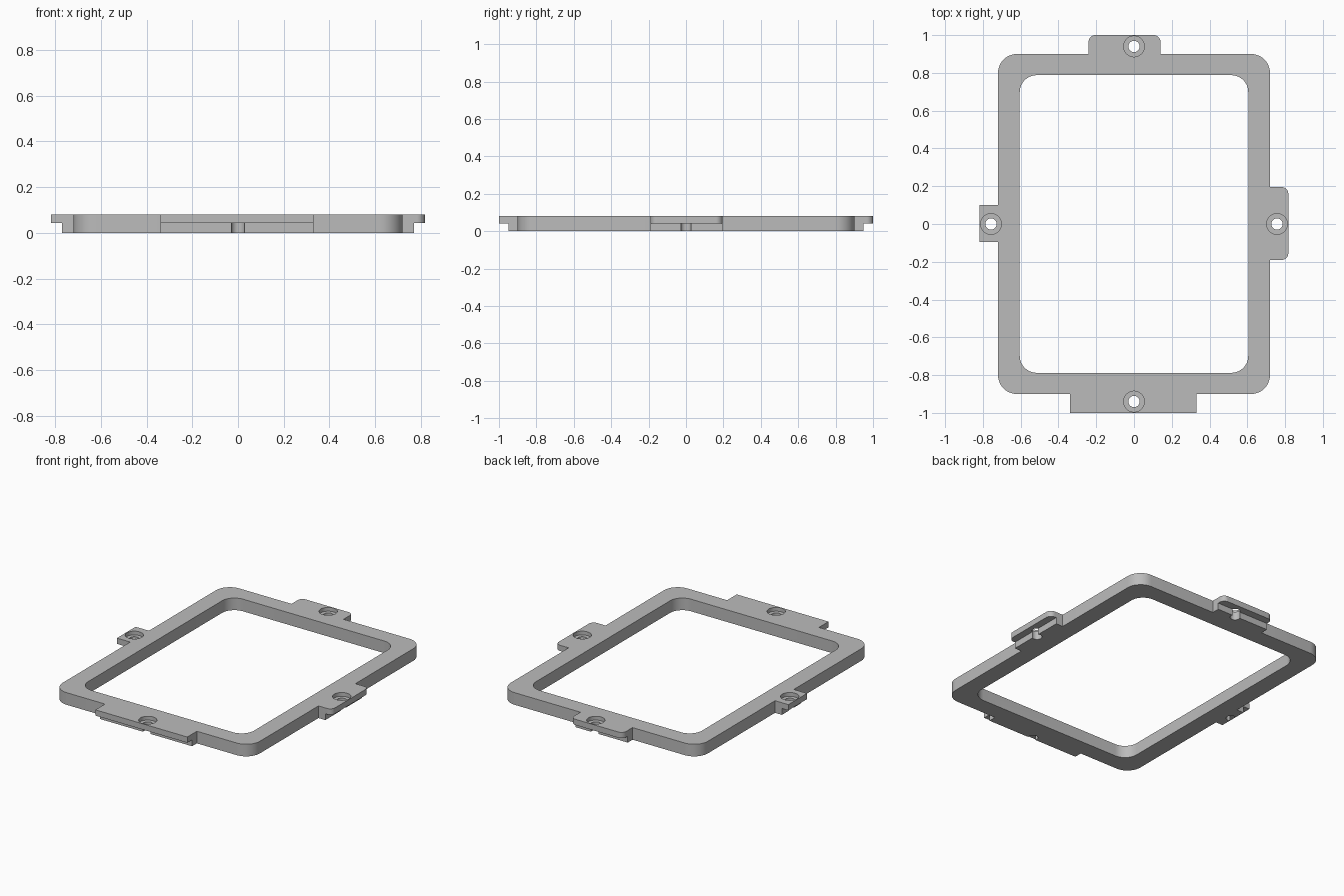
import bpy
import bmesh
from math import cos, sin, pi

cube = bpy.data.objects.get("Cube")
if cube:
    bpy.data.objects.remove(cube, do_unlink=True)

grey = bpy.data.materials.new("plain grey")
grey.use_nodes = True
colour = (0.5, 0.5, 0.5, 1)
grey.diffuse_color = colour
grey.node_tree.nodes["Principled BSDF"].inputs["Base Color"].default_value = colour

HEIGHT, LEDGE, BORE_FLOOR = 0.08, 0.042, 0.055


def prism(name, points, z0, z1):
    """Extrude a flat outline between two heights."""
    bm = bmesh.new()
    face = bm.faces.new([bm.verts.new((x, y, z0)) for x, y in points])
    top = bmesh.ops.extrude_face_region(bm, geom=[face])["geom"]
    verts = [v for v in top if isinstance(v, bmesh.types.BMVert)]
    bmesh.ops.translate(bm, verts=verts, vec=(0, 0, z1 - z0))
    bmesh.ops.recalc_face_normals(bm, faces=bm.faces)
    mesh = bpy.data.meshes.new(name)
    bm.to_mesh(mesh)
    bm.free()
    mesh.materials.append(grey)
    obj = bpy.data.objects.new(name, mesh)
    bpy.context.collection.objects.link(obj)
    return obj


def block(name, x0, x1, y0, y1, z0, z1, radii=(0, 0, 0, 0), steps=10):
    """Box with optionally rounded corners, anticlockwise from front -x."""
    corners = [(x0, y0, 1, 1), (x1, y0, -1, 1), (x1, y1, -1, -1), (x0, y1, 1, -1)]
    points = []
    for i, ((x, y, sx, sy), r) in enumerate(zip(corners, radii)):
        for k in range(steps + 1 if r else 1):
            a = pi + i * pi / 2 + k * pi / 2 / steps
            points.append((x + r * (sx + cos(a)), y + r * (sy + sin(a))) if r else (x, y))
    return prism(name, points, z0, z1)


def disc(name, x, y, r, z0, z1, sides=32):
    ring = [(x + r * cos(2 * pi * (i + 0.5) / sides), y + r * sin(2 * pi * (i + 0.5) / sides))
            for i in range(sides)]
    return prism(name, ring, z0, z1)


def combine(target, tool, operation):
    tool.hide_render = True
    mod = target.modifiers.new(operation, "BOOLEAN")
    mod.operation, mod.solver, mod.object = operation, "EXACT", tool
    bpy.context.view_layer.objects.active = target
    bpy.ops.object.modifier_apply(modifier=mod.name)
    bpy.data.objects.remove(tool, do_unlink=True)


# Rounded rectangular frame
frame = block("mounting_frame", -0.72, 0.72, -0.9, 0.9, 0, HEIGHT, [0.1] * 4)

# Four mounting tabs, two with rounded outer corners
r = 0.035
tabs = [
    ("front_tab", -0.34, 0.33, -1, -0.85, (0, 0, 0, 0)),
    ("back_tab", -0.24, 0.14, 0.85, 1, (0, 0, r, r)),
    ("left_tab", 0.67, 0.817, -0.19, 0.195, (0, r, r, 0)),
    ("right_tab", -0.817, -0.67, -0.095, 0.1, (0, 0, 0, 0)),
]
for name, x0, x1, y0, y1, radii in tabs:
    combine(frame, block(name, x0, x1, y0, y1, 0, HEIGHT, radii), "UNION")

# Central opening
combine(frame, block("opening", -0.605, 0.605, -0.788, 0.788, -0.1, 0.2, [0.09] * 4), "DIFFERENCE")

# Undercut ledge below the outer edge of every tab
for s in (-1, 1):
    xs, ys = sorted((s * 0.77, s * 1.2)), sorted((s * 0.95, s * 1.2))
    combine(frame, block("side_undercut", *xs, -0.5, 0.5, -0.1, LEDGE), "DIFFERENCE")
    combine(frame, block("end_undercut", -0.5, 0.5, *ys, -0.1, LEDGE), "DIFFERENCE")

# Counterbored screw holes
for x, y in ((0, -0.94), (0, 0.94), (0.757, 0), (-0.757, 0)):
    combine(frame, disc("counterbore", x, y, 0.055, BORE_FLOOR, 0.2), "DIFFERENCE")
    combine(frame, disc("screw_hole", x, y, 0.03, -0.1, 0.2), "DIFFERENCE")

# Smooth curved walls, crisp edges
bpy.ops.object.select_all(action="DESELECT")
frame.select_set(True)
bpy.context.view_layer.objects.active = frame
bpy.ops.object.shade_smooth_by_angle(angle=pi / 6)
